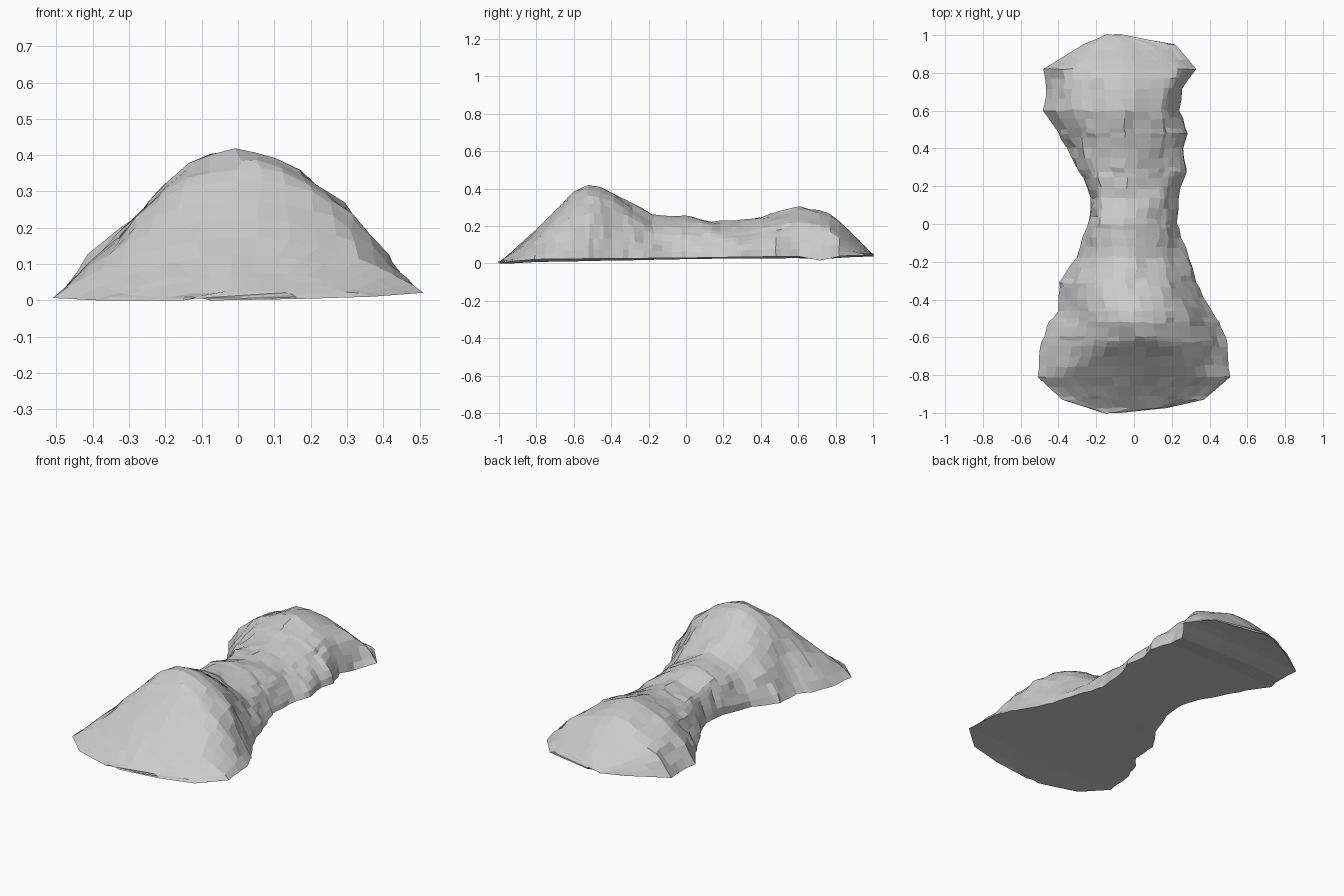
import bpy, bmesh
from mathutils import Vector, noise

# Stations along y: y, left edge, right edge, crest left, crest right, crest height
STATIONS = [
    (-1.00, -0.15, -0.07, -0.12, -0.10, 0.02),
    (-0.975, -0.24, 0.17, -0.10, 0.10, 0.05),
    (-0.93, -0.38, 0.37, -0.12, 0.12, 0.12),
    (-0.81, -0.51, 0.51, -0.20, 0.22, 0.22),
    (-0.62, -0.49, 0.49, -0.14, 0.20, 0.37),
    (-0.52, -0.45, 0.45, -0.13, 0.17, 0.42),
    (-0.46, -0.40, 0.41, -0.14, 0.17, 0.41),
    (-0.31, -0.40, 0.33, -0.17, 0.13, 0.335),
    (-0.17, -0.30, 0.29, -0.17, 0.12, 0.255),
    (0.00, -0.235, 0.23, -0.17, 0.12, 0.265),
    (0.15, -0.23, 0.235, -0.17, 0.13, 0.225),
    (0.27, -0.28, 0.275, -0.18, 0.14, 0.225),
    (0.40, -0.36, 0.26, -0.19, 0.14, 0.25),
    (0.48, -0.40, 0.285, -0.20, 0.15, 0.27),
    (0.60, -0.48, 0.24, -0.22, 0.15, 0.305),
    (0.72, -0.46, 0.26, -0.24, 0.17, 0.285),
    (0.82, -0.48, 0.33, -0.22, 0.16, 0.25),
    (0.95, -0.27, 0.22, -0.14, 0.06, 0.12),
    (1.00, -0.15, -0.06, -0.12, -0.08, 0.06),
]
# Foot to crest edge: fraction across, then fraction of the crest edge's height
# on the front mound and on the saddle and rear hump
SLOPE = [(0, 0, 0), (0.12, 0.15, 0.22), (0.28, 0.33, 0.44),
         (0.45, 0.53, 0.62), (0.62, 0.72, 0.78), (0.8, 0.88, 0.9)]
# Crest edge heights on the mound and saddle, left to right
CREST = [(0, 0.89, 0.81), (0.2, 0.96, 0.92), (0.42, 1.0, 1.0),
         (0.6, 0.98, 0.94), (0.8, 0.93, 0.83), (1, 0.86, 0.70)]


def station(y):
    for a, b in zip(STATIONS, STATIONS[1:]):
        if y <= b[0]:
            t = (y - a[0]) / (b[0] - a[0])
            return [p + (q - p) * t for p, q in zip(a, b)]
    return list(STATIONS[-1])


def base_z(x, y):
    dip = -0.025 * max(0, 1 - abs(y - 0.72) / 0.12) * (1 if x > 0 else 0.3)
    return max(0.0, 0.026 + 0.014 * y + 0.014 * x + dip - 0.06 * max(0, -y - 0.8))


def surface_row(y):
    _, l, r, cl, cr, top = station(y)
    k = min(1, max(0, (y + 0.4) / 0.35))  # 0 on the mound, 1 along the saddle
    mix = lambda a, b: a + (b - a) * k
    hl, hr = mix(*CREST[0][1:]), mix(*CREST[-1][1:])
    pts = [(l + (cl - l) * f, mix(a, b) * hl) for f, a, b in SLOPE]
    pts += [(cl + (cr - cl) * f, mix(a, b)) for f, a, b in CREST]
    pts += [(r + (cr - r) * f, mix(a, b) * hr) for f, a, b in reversed(SLOPE)]
    row = []
    for x, h in pts:
        b = base_z(x, y)
        z = b + (top - b) * h
        # slumped, slightly concave end faces cut the ridge at both ends
        df = max(0, y + 0.995 - 0.7 * x * x)
        db = max(0, 1.0 - (x + 0.08) ** 2 - y)
        ramp = b + min(0.01 + 0.72 * df + 0.45 * df * df, 0.01 + 1.0 * db)
        n = noise.noise_vector(Vector((x * 9, y * 7, 3.1)))
        m = noise.noise_vector(Vector((x * 21, y * 17, 8.7)))
        # craggy wobble, calmer on the end faces and slight along the foot
        amp = 0.0 if h == 0 else (0.4 if ramp < z else 0.9)
        d = (n * 0.02 + m * 0.022) * amp
        foot = 0.012 * m.x if h == 0 and abs(y) < 0.78 else 0
        row.append(Vector((x + d.x + foot, y + d.y * 0.6,
                           max(b, min(z, ramp) + d.z * 0.6))))
    return row


def build_ridge():
    bm = bmesh.new()
    ys = sorted({s[0] for s in STATIONS} | {round(-0.965 + i * 0.0525, 3) for i in range(37)})
    ys = [y for i, y in enumerate(ys) if i == 0 or y in (1.0, -0.975) or y - ys[i - 1] > 0.016]
    tops, unders = [], []
    for y in ys:
        tops.append([bm.verts.new(p) for p in surface_row(y)])
        a, b = tops[-1][0].co, tops[-1][-1].co
        # underside shares the foot edges, faintly hollow in the middle
        mid = [bm.verts.new(a.lerp(b, f) + Vector((0, 0, 0.006))) for f in (0.33, 0.66)]
        unders.append([tops[-1][0]] + mid + [tops[-1][-1]])
    for grid in (tops, unders):
        for p, q in zip(grid, grid[1:]):
            for i in range(len(p) - 1):
                bm.faces.new((p[i], p[i + 1], q[i + 1], q[i]))
    # close both tips
    for k in (0, -1):
        bm.faces.new(tops[k] + unders[k][2:0:-1])
    bmesh.ops.recalc_face_normals(bm, faces=bm.faces)
    me = bpy.data.meshes.new("rock_ridge")
    bm.to_mesh(me)
    bm.free()
    ob = bpy.data.objects.new("rock_ridge", me)
    bpy.context.collection.objects.link(ob)


build_ridge()
